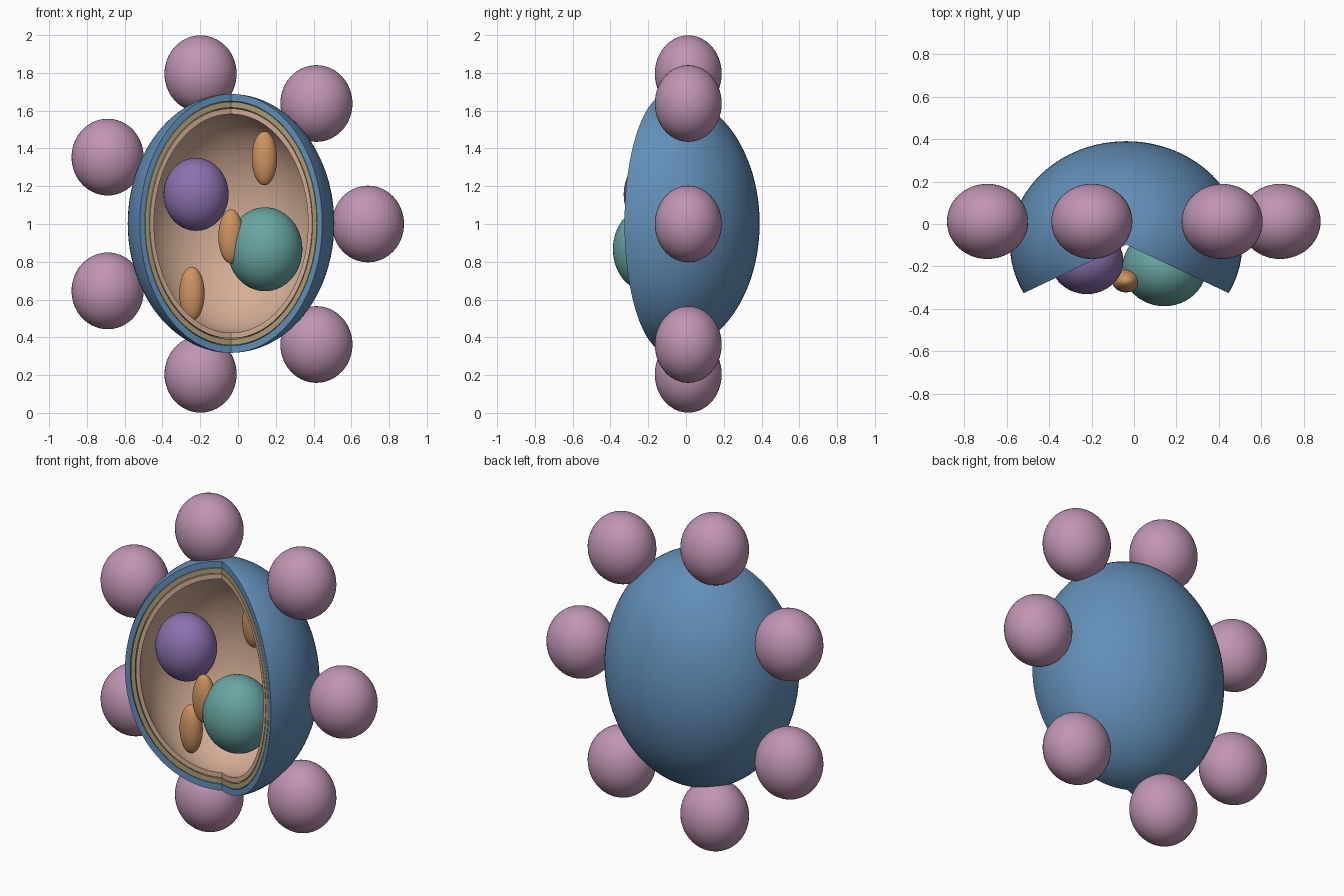
import bpy, bmesh, math

if "Cube" in bpy.data.objects:
    bpy.data.objects.remove(bpy.data.objects["Cube"])

def srgb(r, g, b):
    lin = lambda c: (c / 255 / 12.92) if c < 11 else ((c / 255 + 0.055) / 1.055) ** 2.4
    return (lin(r), lin(g), lin(b), 1)

def material(name, rgb):
    m = bpy.data.materials.new(name)
    m.diffuse_color = srgb(*rgb)
    m.use_nodes = True
    m.node_tree.nodes["Principled BSDF"].inputs["Base Color"].default_value = m.diffuse_color
    return m

BLUE = material("membrane_blue", (98, 143, 184))
OLIVE = material("layer_olive", (172, 158, 118))
PEACH = material("lining_peach", (212, 174, 150))
PINK = material("globe_pink", (193, 149, 180))
PURPLE = material("nucleus_purple", (139, 113, 174))
TEAL = material("vesicle_teal", (104, 166, 161))
ORANGE = material("rod_orange", (207, 147, 97))

def add_mesh(name, bm, mat):
    me = bpy.data.meshes.new(name)
    bm.to_mesh(me)
    bm.free()
    me.materials.append(mat)
    ob = bpy.data.objects.new(name, me)
    bpy.context.collection.objects.link(ob)
    bpy.ops.object.select_all(action='DESELECT')
    ob.select_set(True)
    bpy.context.view_layer.objects.active = ob
    bpy.ops.object.shade_smooth_by_angle(angle=math.radians(40))
    return ob

def ellipsoid(name, centre, radii, mat):
    bm = bmesh.new()
    bmesh.ops.create_uvsphere(bm, u_segments=48, v_segments=28, radius=1)
    bmesh.ops.scale(bm, vec=radii, verts=bm.verts)
    bmesh.ops.translate(bm, vec=centre, verts=bm.verts)
    return add_mesh(name, bm, mat)

# Cutaway wall: ellipsoid shells with a wedge missing at the front
CENTRE = (-0.037, -0.097, 1.003)
RADII = (0.547, 0.487, 0.685)
HALF_GAP = math.radians(62)

def shell(name, outer, inner, mat, nu=64, nv=48):
    bm = bmesh.new()
    rows = []
    for j in range(nu + 1):
        phi = -math.pi / 2 + HALF_GAP + (2 * math.pi - 2 * HALF_GAP) * j / nu
        pair = []
        for r in (outer, inner):
            col = []
            for i in range(nv + 1):
                t = math.pi * i / nv
                d = (math.sin(t) * math.cos(phi), math.sin(t) * math.sin(phi), math.cos(t))
                col.append(bm.verts.new([c + r * s * v for c, s, v in zip(CENTRE, RADII, d)]))
            pair.append(col)
        rows.append(pair)
    for a, b in zip(rows, rows[1:]):
        for k in (0, 1):
            for i in range(nv):
                bm.faces.new((a[k][i], a[k][i + 1], b[k][i + 1], b[k][i]))
    for o, n in (rows[0], rows[-1]):
        for i in range(nv):
            bm.faces.new((o[i], o[i + 1], n[i + 1], n[i]))
    bmesh.ops.remove_doubles(bm, verts=bm.verts, dist=1e-5)
    bmesh.ops.recalc_face_normals(bm, faces=bm.faces)
    return add_mesh(name, bm, mat)

shell("outer_wall", 1.0, 0.945, BLUE)
shell("middle_wall", 0.94, 0.895, OLIVE)
shell("inner_lining", 0.888, 0.845, PEACH)

# Ring of seven globes around the wall
for i in range(7):
    a = 2 * math.pi * i / 7
    ellipsoid(f"globe_{i + 1}",
              (-0.037 + 0.725 * math.cos(a), 0.012, 1.0 + 0.816 * math.sin(a)),
              (0.191, 0.177, 0.203), PINK)

# Bodies inside the cavity
ellipsoid("nucleus", (-0.222, -0.172, 1.157), (0.172, 0.158, 0.193), PURPLE)
ellipsoid("vesicle", (0.143, -0.205, 0.866), (0.198, 0.182, 0.222), TEAL)
for i, c in enumerate([(0.14, -0.05, 1.348), (-0.037, -0.268, 0.934), (-0.244, -0.094, 0.631)]):
    ellipsoid(f"rod_{i + 1}", c, (0.067, 0.054, 0.143), ORANGE)
